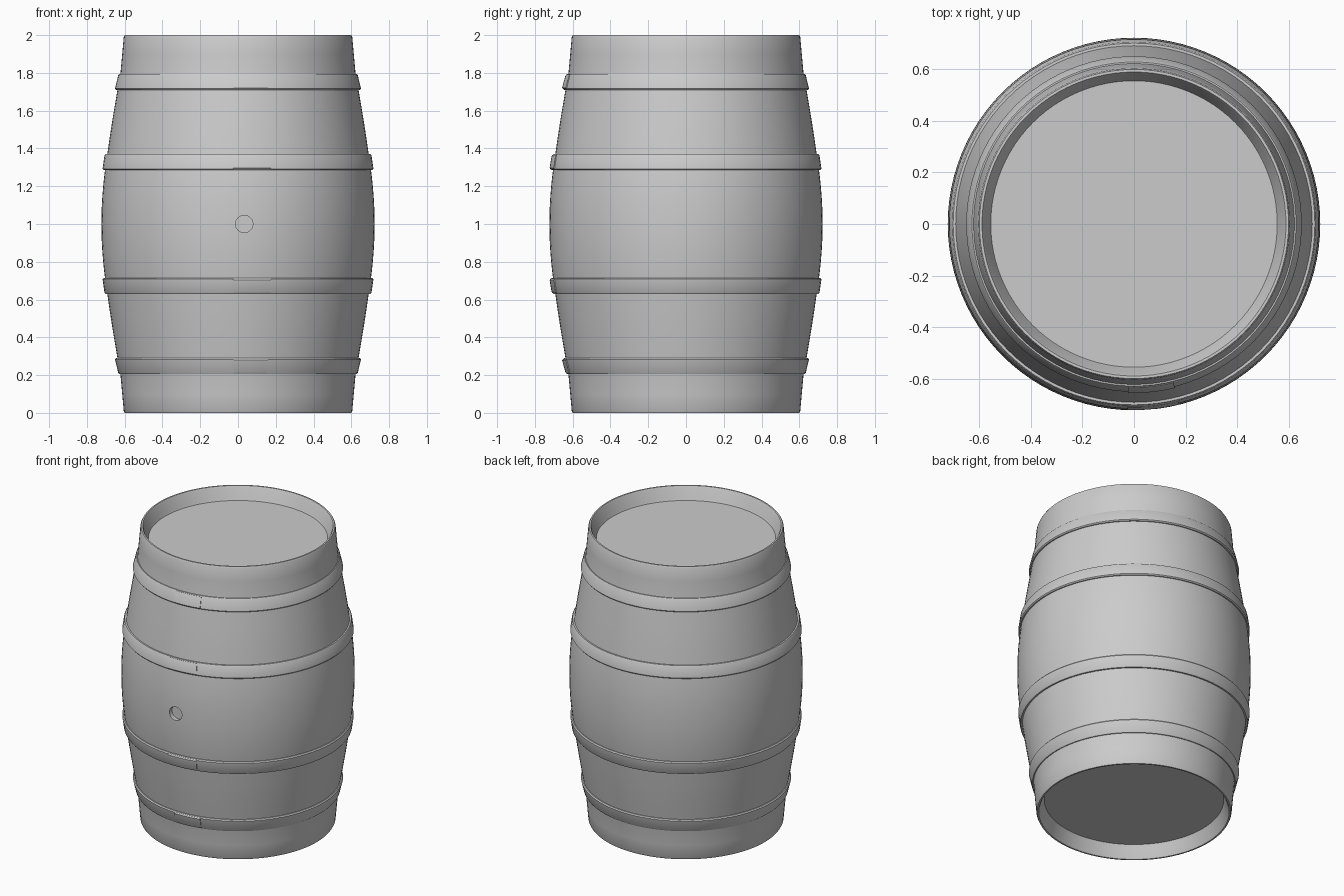
import bpy, bmesh, math

if "Cube" in bpy.data.objects:
    bpy.data.objects.remove(bpy.data.objects["Cube"])

# half profile of the staves: (distance from mid height, radius)
STAVES = [(0, .723), (.08, .7218), (.15, .718), (.22, .712), (.28, .705), (.37, .692),
          (.46, .679), (.55, .665), (.7, .64), (.8, .622), (.9, .613), (.99, .605)]
# rim, sloping inner wall and recessed head
RIM = [(1.0, .600), (1.0, .590), (.99, .584), (.925, .562), (.913, .556), (.913, 0)]


def shade(obj):
    bpy.ops.object.select_all(action='DESELECT')
    obj.select_set(True)
    bpy.context.view_layer.objects.active = obj
    bpy.ops.object.shade_smooth_by_angle(angle=math.radians(35))


def lathe(name, profile, a0=0, a1=360, segs=96):
    """Revolve a (radius, z) profile about z between two angles in degrees."""
    full = a1 - a0 == 360
    bm = bmesh.new()
    a = math.radians(a0)
    pts = [bm.verts.new((r * math.cos(a), r * math.sin(a), z)) for r, z in profile]
    loop = profile[0][0] > 0
    edges = [bm.edges.new((p, q)) for p, q in zip(pts, pts[1:])]
    geom = pts + edges
    if loop:
        geom.append(bm.edges.new((pts[-1], pts[0])))
        if not full:
            geom.append(bm.faces.new(pts))
    bmesh.ops.spin(bm, geom=geom, cent=(0, 0, 0), axis=(0, 0, 1),
                   angle=math.radians(a1 - a0), steps=segs, use_duplicate=False)
    bmesh.ops.remove_doubles(bm, verts=bm.verts, dist=.0003)
    bmesh.ops.recalc_face_normals(bm, faces=bm.faces)
    mesh = bpy.data.meshes.new(name)
    bm.to_mesh(mesh)
    bm.free()
    obj = bpy.data.objects.new(name, mesh)
    bpy.context.collection.objects.link(obj)
    return obj


# Barrel body with recessed heads at both ends
half = STAVES + RIM
profile = [(r, 1 - d) for d, r in reversed(half)] + [(r, 1 + d) for d, r in half[1:]]
body = lathe("barrel_body", profile)

# Bung hole in the front
bpy.ops.mesh.primitive_cylinder_add(vertices=32, radius=.046, depth=.06,
                                    location=(.033, -.724, 1.0),
                                    rotation=(math.pi / 2, 0, 0))
cutter = bpy.context.object
cutter.name = "bung_hole_cutter"
cutter.hide_render = True
cutter.display_type = 'WIRE'
cut = body.modifiers.new("bung_hole", 'BOOLEAN')
cut.operation = 'DIFFERENCE'
cut.object = cutter
bpy.context.view_layer.objects.active = body
bpy.ops.object.modifier_apply(modifier=cut.name)
bpy.data.objects.remove(cutter)
shade(body)


# Hoops, mirrored about mid height, each with a lapped joint at the front
def band(d0, r0, d1, r1, side, lift=0):
    e, t = .007, .022
    pts = [(r0 - t, d0), (r0 - .006 + lift, d0), (r0 + lift, d0 + e),
           (r1 + lift, d1 - e), (r1 - .005 + lift, d1), (r1 - t, d1)]
    return [(r, 1 + side * d) for r, d in pts]


for label, d0, r0, d1, r1 in (("quarter_hoop", .285, .717, .37, .707),
                              ("end_hoop", .71, .651, .795, .634)):
    for end, side in (("upper", 1), ("lower", -1)):
        shade(lathe(f"{end}_{label}", band(d0, r0, d1, r1, side)))
        shade(lathe(f"{end}_{label}_lap",
                    band(d0 + .004, r0, d1 - .004, r1, side, .005), -92, -76, 8))
